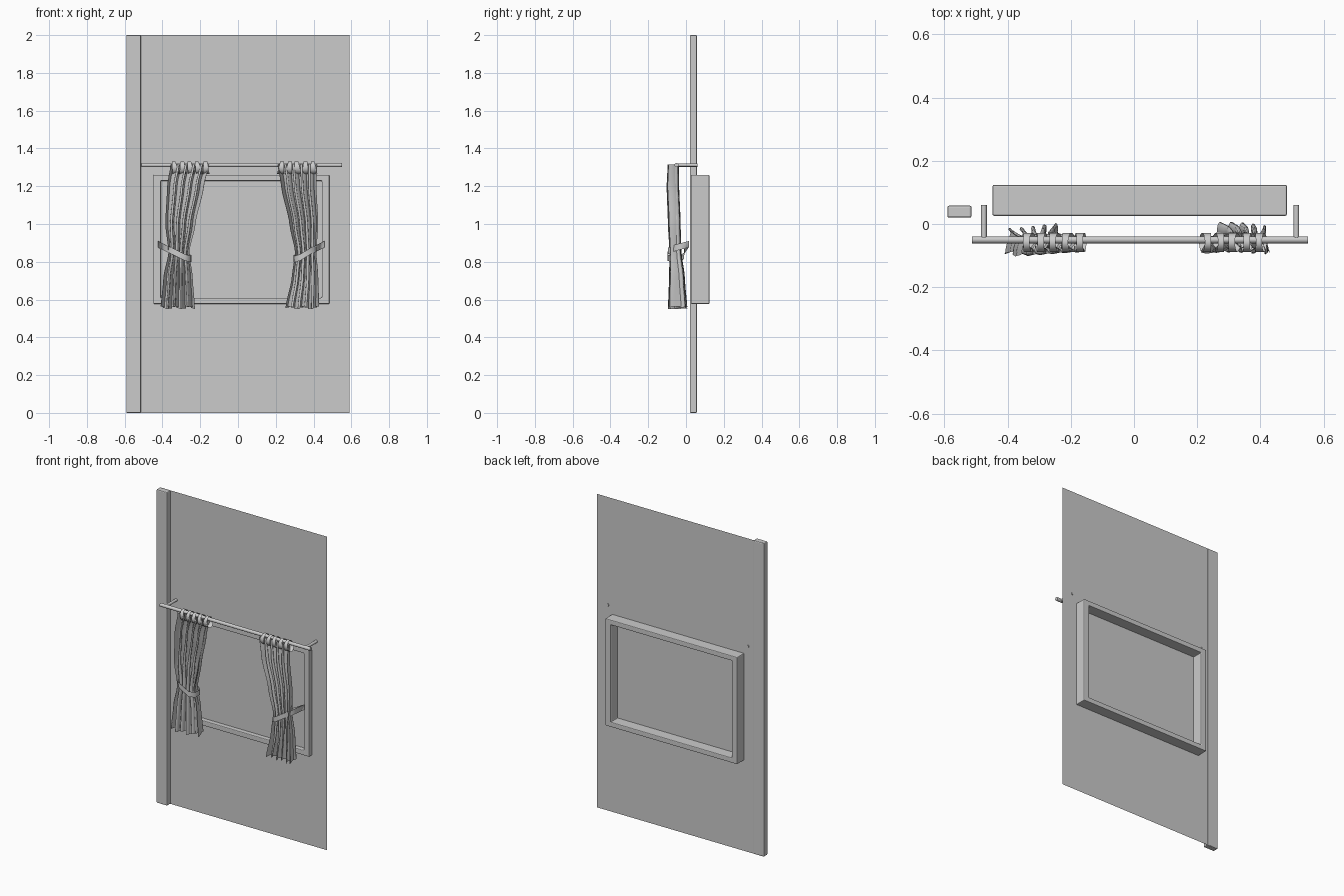
import bpy, bmesh, math, random
from mathutils import Vector

if "Cube" in bpy.data.objects:
    bpy.data.objects.remove(bpy.data.objects["Cube"])

random.seed(4)


def make_object(name, verts, faces, smooth=False):
    me = bpy.data.meshes.new(name)
    me.from_pydata(verts, [], faces)
    bm = bmesh.new()
    bm.from_mesh(me)
    bmesh.ops.recalc_face_normals(bm, faces=bm.faces)
    bm.to_mesh(me)
    bm.free()
    ob = bpy.data.objects.new(name, me)
    bpy.context.collection.objects.link(ob)
    if smooth:
        for p in me.polygons:
            p.use_smooth = True
    return ob


def bevel(ob, width):
    m = ob.modifiers.new("bevel", 'BEVEL')
    m.width = width
    m.segments = 2
    m.limit_method = 'ANGLE'


def cylinder(name, a, b, r, sides=16):
    a, b = Vector(a), Vector(b)
    bpy.ops.mesh.primitive_cylinder_add(vertices=sides, radius=r, depth=(b - a).length,
                                        location=(a + b) / 2)
    ob = bpy.context.object
    ob.name = name
    ob.rotation_euler = (b - a).to_track_quat('Z', 'Y').to_euler()
    bpy.ops.object.shade_smooth_by_angle()
    return ob


# Wall panel, a single sheet
make_object("wall", [(-.59, .055, 0), (.59, .055, 0), (.59, .055, 2), (-.59, .055, 2)], [(0, 1, 2, 3)])

# Pillar along the left edge
bpy.ops.mesh.primitive_cube_add(size=1, location=(-.5525, .039, 1))
pillar = bpy.context.object
pillar.name = "pillar"
pillar.scale = (.077, .038, 2)
bpy.ops.object.transform_apply(location=False, rotation=False, scale=True)
bevel(pillar, .006)

# Window frame: rectangular ring running through the wall
rings = []
for x0, x1, z0, z1, y in ((-.448, .484, .577, 1.26, .026), (-.448, .484, .577, 1.26, .124),
                          (-.408, .444, .609, 1.228, .124), (-.408, .444, .609, 1.228, .026)):
    rings += [(x0, y, z0), (x1, y, z0), (x1, y, z1), (x0, y, z1)]
faces = [(r * 4 + i, r * 4 + (i + 1) % 4, (r + 1) % 4 * 4 + (i + 1) % 4, (r + 1) % 4 * 4 + i)
         for r in range(4) for i in range(4)]
bevel(make_object("window_frame", rings, faces), .005)

# Curtain rod and its wall brackets
ROD_Y, ROD_Z = -.05, 1.312
cylinder("curtain_rod", (-.512, ROD_Y, ROD_Z), (.55, ROD_Y, ROD_Z), .011)
for name, x in (("bracket_left", -.475), ("bracket_right", .514)):
    cylinder(name, (x, ROD_Y, ROD_Z), (x, .06, ROD_Z), .009, 12)


def sample(rows, z):
    # Smooth interpolation between silhouette rows, ordered downwards
    for a, b in zip(rows, rows[1:]):
        if z >= b[0]:
            t = (a[0] - z) / (a[0] - b[0])
            t = t * t * (3 - 2 * t) * .5 + t * .5
            return [p + (q - p) * t for p, q in zip(a[1:], b[1:])]
    return rows[-1][1:]


def curtain(side, rows, strap, folds=5):
    nu, nv = 80, 26
    ph = random.uniform(0, 6)
    z_top, z_bot = 1.315, .557
    verts = []
    for j in range(nv + 1):
        zc = z_top + (z_bot - z_top) * j / nv
        x0, x1, yc, amp = sample(rows, zc)
        for i in range(nu + 1):
            u = i / nu
            a = 2 * math.pi * folds * u
            uneven = .8 + .2 * math.sin(2.3 * a / folds * 2 + ph)
            x = x0 + (x1 - x0) * u - .011 * math.sin(2 * a) * min(1, u * 8, (1 - u) * 8)
            y = yc - amp * uneven * math.cos(a + .3 * math.sin(zc * 5 + ph))
            z = zc + .006 * math.sin(a * .5 + ph) * (j == nv)
            verts.append((x, y, z))
    w = nu + 1
    faces = [(j * w + i, j * w + i + 1, (j + 1) * w + i + 1, (j + 1) * w + i)
             for j in range(nv) for i in range(nu)]
    make_object("curtain_" + side, verts, faces, True)

    # Fabric loops over the rod
    x0, x1 = rows[0][1:3]
    verts, faces, n = [], [], 14
    for k in range(folds):
        c = x0 + (x1 - x0) * (k + .5) / folds
        skew = random.uniform(-.008, .008)
        base = len(verts)
        for i in range(n):
            a = 2 * math.pi * i / n
            y = ROD_Y - .008 + .03 * math.cos(a)
            z = 1.298 + .034 * math.sin(a)
            for s in (-.014, .014):
                verts.append((c + s * (1 - .3 * math.sin(a)) + skew * math.sin(a), y, z))
        faces += [(base + 2 * i, base + 2 * i + 1, base + (2 * i + 3) % (2 * n), base + (2 * i + 2) % (2 * n))
                  for i in range(n)]
    make_object("curtain_loops_" + side, verts, faces, True)

    # Tie-back strap: closed band slung from the wall around the waist
    h = .017
    verts = [(x, y, z + s) for x, y, z in strap for s in (-h, h)]
    m = len(strap)
    faces = [(2 * i, 2 * i + 1, (2 * i + 3) % (2 * m), (2 * i + 2) % (2 * m)) for i in range(m)]
    make_object("tieback_" + side, verts, faces, True)


# Rows: z, left x, right x, centre y, fold depth
left_rows = [(1.33, -.355, -.15, -.068, .030), (1.2, -.375, -.18, -.07, .034),
             (1.0, -.385, -.225, -.062, .034), (.85, -.368, -.258, -.056, .032),
             (.72, -.395, -.24, -.048, .042), (.55, -.41, -.228, -.044, .052)]
right_rows = [(1.33, .208, .42, -.068, .030), (1.2, .228, .415, -.07, .034),
              (1.0, .272, .425, -.062, .034), (.85, .302, .415, -.056, .032),
              (.72, .285, .425, -.048, .042), (.55, .25, .43, -.044, .052)]
left_strap = [(-.424, .015, .893), (-.385, -.06, .873), (-.35, -.095, .857), (-.28, -.098, .822),
              (-.25, -.075, .815), (-.246, -.03, .818), (-.275, -.012, .83), (-.36, -.008, .862)]
right_strap = [(.03 - x + (.018 if x > -.3 else .004), y, z) for x, y, z in left_strap]
curtain("left", left_rows, left_strap)
curtain("right", right_rows, right_strap)
